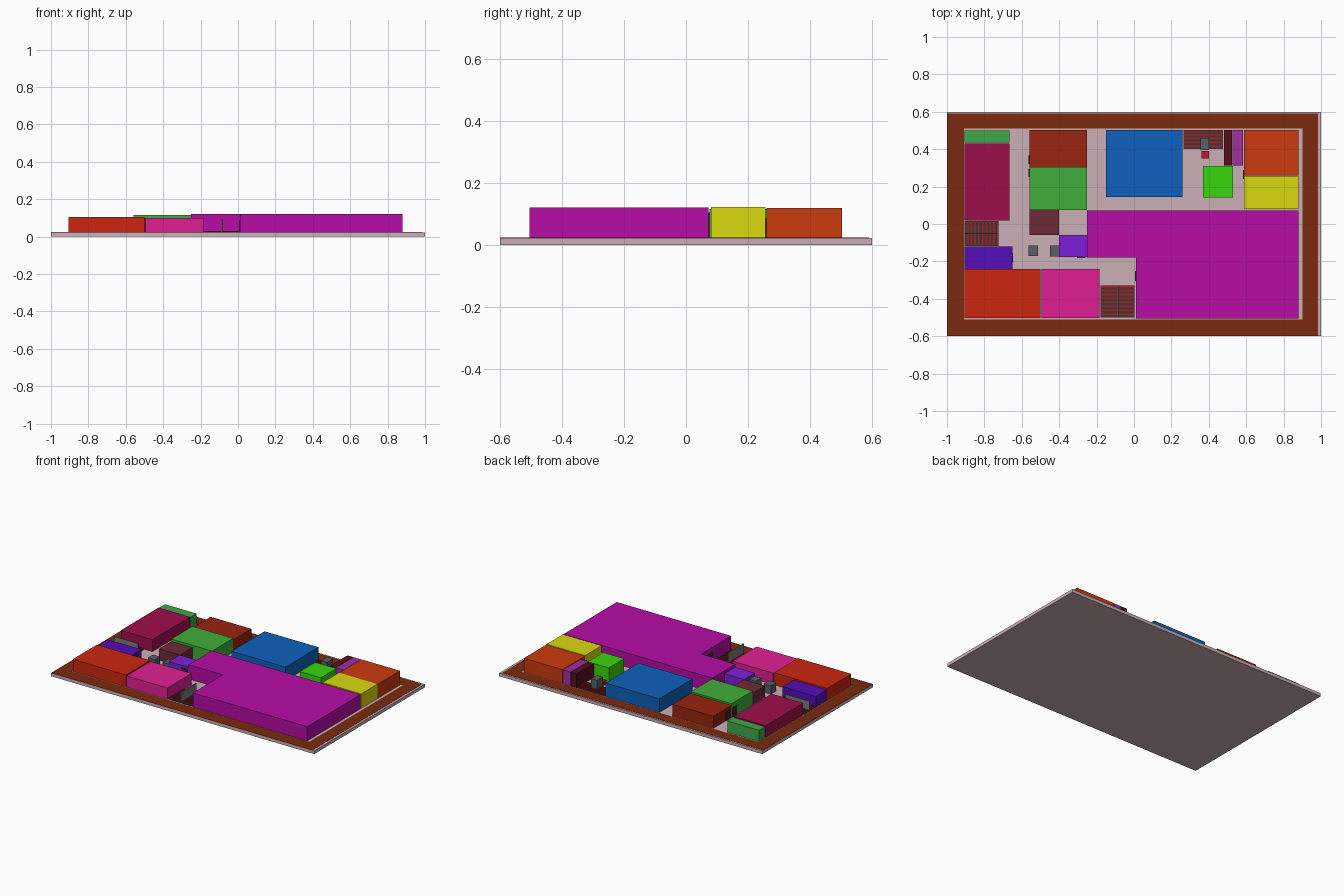
import bpy, bmesh

if "Cube" in bpy.data.objects:
    bpy.data.objects.remove(bpy.data.objects["Cube"])

FLOOR = 0.022
mats = {}


def paint(ob, hexcol):
    # one shared material per colour, sRGB hex to linear
    if hexcol not in mats:
        m = bpy.data.materials.new("paint_" + hexcol)
        rgb = [int(hexcol[i:i + 2], 16) / 255 for i in (0, 2, 4)]
        m.diffuse_color = [((c + 0.055) / 1.055) ** 2.4 if c > 0.04 else c / 12.92 for c in rgb] + [1]
        m.use_nodes = True
        m.node_tree.nodes["Principled BSDF"].inputs["Base Color"].default_value = m.diffuse_color
        mats[hexcol] = m
    ob.data.materials.append(mats[hexcol])


def prism(name, outline, z0, z1, col):
    bm = bmesh.new()
    face = bm.faces.new([bm.verts.new((x, y, z0)) for x, y in outline])
    ext = bmesh.ops.extrude_face_region(bm, geom=[face])
    top = [v for v in ext["geom"] if isinstance(v, bmesh.types.BMVert)]
    bmesh.ops.translate(bm, verts=top, vec=(0, 0, z1 - z0))
    bmesh.ops.recalc_face_normals(bm, faces=bm.faces)
    me = bpy.data.meshes.new(name)
    bm.to_mesh(me)
    bm.free()
    ob = bpy.data.objects.new(name, me)
    bpy.context.collection.objects.link(ob)
    paint(ob, col)
    return ob


def box(name, x0, x1, y0, y1, z1, col, z0=FLOOR):
    return prism(name, [(x0, y0), (x1, y0), (x1, y1), (x0, y1)], z0, z1, col)


# floor slab and brown border strips
box("floor_slab", -1, 1, -0.6, 0.6, FLOOR, "CBB0B6", 0)
B, BT = "7C2A0E", 0.0235
box("border_front", -1, 0.985, -0.6, -0.51, BT, B)
box("border_back", -1, 0.985, 0.51, 0.59, BT, B)
box("border_left", -1, -0.91, -0.51, 0.51, BT, B)
box("border_right", 0.9, 0.985, -0.51, 0.51, BT, B)

# rooms: name, x0, x1, y0, y1, top, colour
rooms = [
    ("physics_store", -0.905, -0.665, 0.436, 0.5, 0.1, "3FA848"),
    ("physics_lab", -0.905, -0.665, 0.02, 0.43, 0.104, "9E0E4C"),
    ("left_store", -0.905, -0.65, -0.24, -0.12, 0.095, "540DB8"),
    ("front_left_classroom", -0.905, -0.5, -0.502, -0.24, 0.105, "CC2610"),
    ("security_lab", -0.495, -0.185, -0.502, -0.24, 0.1, "E01F92"),
    ("back_classroom", -0.56, -0.25, 0.305, 0.503, 0.105, "992410"),
    ("staff_room_left", -0.56, -0.25, 0.075, 0.305, 0.116, "40AE3A"),
    ("middle_store", -0.56, -0.4, -0.06, 0.075, 0.1, "6E2A36"),
    ("small_office", -0.4, -0.25, -0.177, -0.06, 0.1, "7D1FD8"),
    ("auditorium", -0.15, 0.26, 0.145, 0.503, 0.115, "0E60BC"),
    ("staff_room_right", 0.37, 0.53, 0.143, 0.31, 0.115, "38D60C"),
    ("washroom_dark", 0.48, 0.523, 0.312, 0.503, 0.118, "54101C"),
    ("washroom_purple", 0.526, 0.584, 0.312, 0.503, 0.118, "A22EA2"),
    ("seminar_room", 0.587, 0.88, 0.26, 0.503, 0.119, "CC3A0E"),
    ("corner_classroom", 0.587, 0.88, 0.08, 0.257, 0.122, "DADA10"),
]
for r in rooms:
    box(*r)

# L-shaped library
prism("library", [(0.01, -0.505), (0.88, -0.505), (0.88, 0.072), (-0.25, 0.072),
                  (-0.25, -0.18), (0.01, -0.18)], FLOOR, 0.12, "B60CA6")


def stairs(name, x0, x1, y0, y1, n, along_x):
    # dark landing slab with raised red treads
    box(name + "_slab", x0, x1, y0, y1, 0.027, "38383C")
    for i in range(n):
        if along_x:
            p = (x1 - x0) / n
            a = x1 - (i + 0.4) * p
            box(f"{name}_tread_{i}", a, a + 0.4 * p, y0, y1, 0.031, "B81818")
        else:
            p = (y1 - y0) / n
            a = y1 - (i + 0.4) * p
            box(f"{name}_tread_{i}", x0, x1, a, a + 0.4 * p, 0.031, "B81818")


stairs("left_stairs", -0.905, -0.725, -0.117, 0.015, 9, True)
stairs("front_stairs", -0.18, 0.003, -0.5, -0.33, 8, False)
stairs("back_stairs", 0.265, 0.477, 0.4, 0.503, 5, False)

# grey partitions between stair flights
G = "7A7A7A"
box("left_stairs_partition", -0.905, -0.725, -0.053, -0.047, 0.09, G)
box("front_stairs_partition", -0.09, -0.084, -0.5, -0.33, 0.095, G)

# lifts and service box
L = "5A6068"
box("lift_left", -0.565, -0.512, -0.172, -0.115, 0.08, L)
box("lift_right", -0.45, -0.4, -0.175, -0.115, 0.08, L)
box("lift_back", 0.355, 0.4, 0.395, 0.46, 0.09, L)
box("service_box", 0.36, 0.4, 0.35, 0.39, 0.05, "C01830")

# thin doors on the room walls
doors = [(-0.564, -0.56, 0.32, 0.365), (-0.564, -0.56, 0.25, 0.295), (-0.65, -0.646, -0.205, -0.155),
         (0.006, 0.01, -0.305, -0.25), (-0.305, -0.26, -0.182, -0.177), (0.583, 0.587, 0.24, 0.29)]
for i, d in enumerate(doors):
    box(f"door_{i}", *d, 0.085, "3A2A26")
